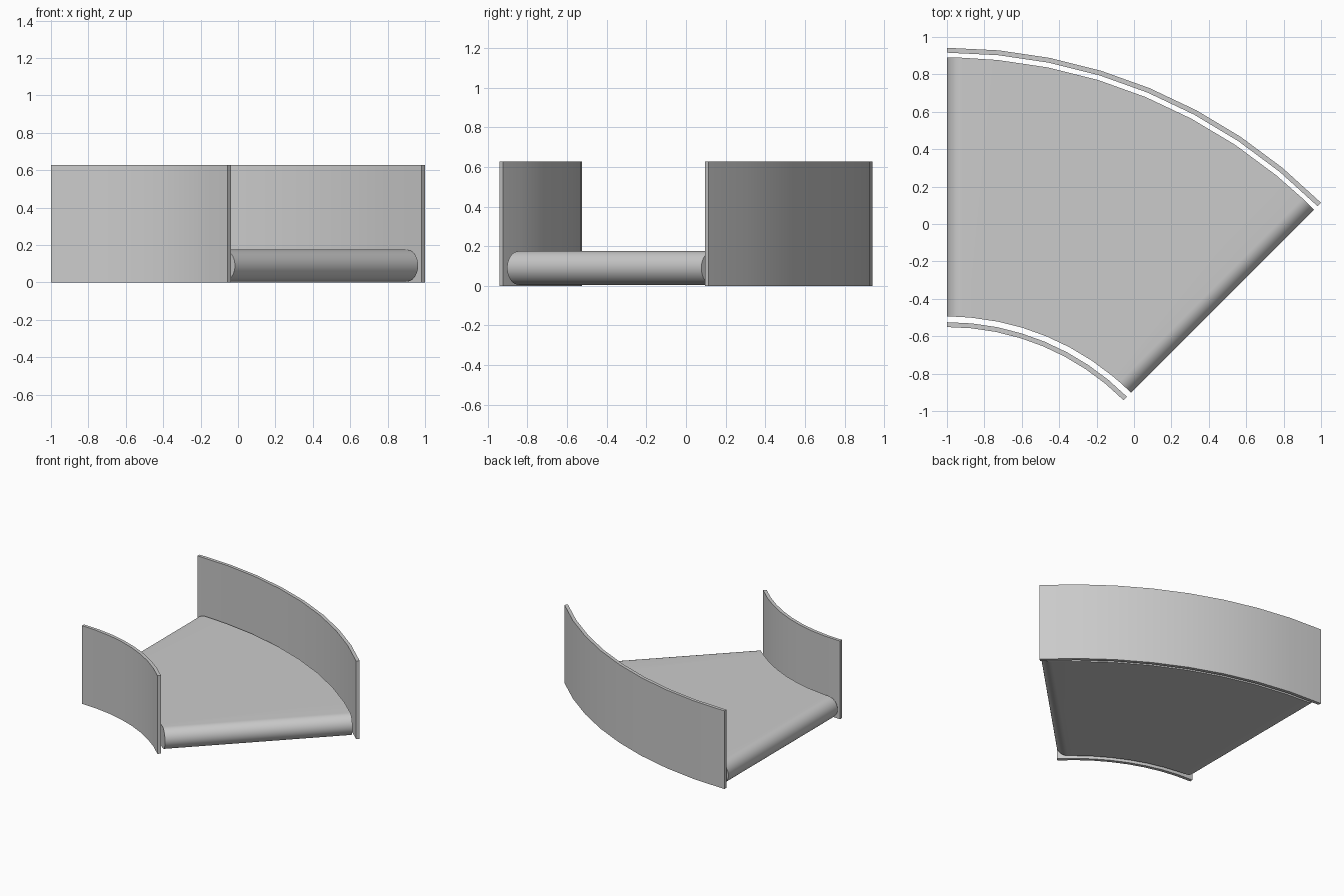
import bpy, bmesh
from math import sin, cos, asin, radians, pi

if "Cube" in bpy.data.objects:
    bpy.data.objects.remove(bpy.data.objects["Cube"], do_unlink=True)

CX, CY = -1.0, -1.886          # centre of the bend
SWEEP, STEPS = radians(45), 8

grey = bpy.data.materials.new("light grey")
grey.use_nodes = True
colour = (0.6, 0.6, 0.6, 1)
grey.diffuse_color = colour
grey.node_tree.nodes["Principled BSDF"].inputs["Base Color"].default_value = colour


def curved_part(name, r_in, r_out, columns):
    """Loft through columns of (inner angle, outer angle, low z, high z)."""
    bm = bmesh.new()
    rings = []
    for a_in, a_out, low, high in columns:
        corners = [(r_in, a_in, low), (r_out, a_out, low),
                   (r_out, a_out, high), (r_in, a_in, high)]
        rings.append([bm.verts.new((CX + r * sin(a), CY + r * cos(a), z))
                      for r, a, z in corners])
    for ring, nxt in zip(rings, rings[1:]):
        for i in range(4):
            j = (i + 1) % 4
            bm.faces.new((ring[i], ring[j], nxt[j], nxt[i]))
    bm.faces.new(rings[0])
    bm.faces.new(rings[-1])
    bmesh.ops.remove_doubles(bm, verts=bm.verts, dist=1e-5)
    bmesh.ops.recalc_face_normals(bm, faces=bm.faces)
    mesh = bpy.data.meshes.new(name)
    bm.to_mesh(mesh)
    bm.free()
    mesh.materials.append(grey)
    obj = bpy.data.objects.new(name, mesh)
    bpy.context.collection.objects.link(obj)
    bpy.ops.object.select_all(action='DESELECT')
    obj.select_set(True)
    bpy.context.view_layer.objects.active = obj
    bpy.ops.object.shade_smooth_by_angle(angle=radians(35))


# Side walls
stations = [SWEEP * i / STEPS for i in range(STEPS + 1)]
wall = [(a, a, 0, 0.627) for a in stations]
curved_part("inner_wall", 1.335, 1.361, wall)
curved_part("outer_wall", 2.802, 2.828, wall)

# Belt with a half-round roller nose at each end
B_IN, B_OUT, RAD, MID = 1.391, 2.776, 0.085, 0.09
NOSE = 10
nose = []
for i in range(NOSE + 1):
    t = pi / 2 * i / NOSE
    d = RAD * (1 - cos(t))
    nose.append((asin(d / B_IN), asin(d / B_OUT),
                 MID - RAD * sin(t), MID + RAD * sin(t)))
flat = [(a, a, MID - RAD, MID + RAD) for a in stations[1:-1]]
far_nose = [(SWEEP - a, SWEEP - b, lo, hi) for a, b, lo, hi in reversed(nose)]
curved_part("belt", B_IN, B_OUT, nose + flat + far_nose)
